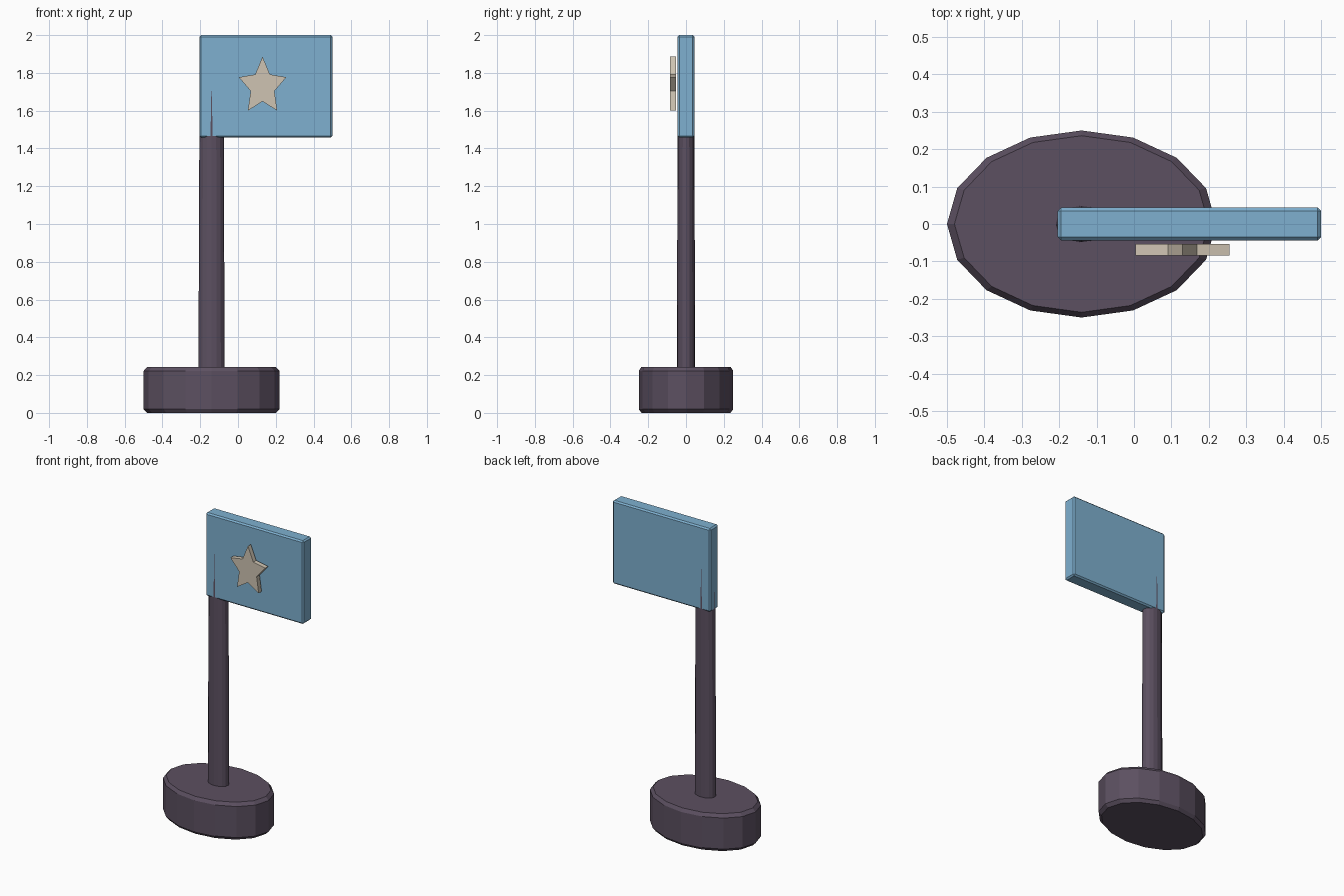
import bpy, bmesh, math
from mathutils import Vector

if "Cube" in bpy.data.objects:
    bpy.data.objects.remove(bpy.data.objects["Cube"])


def material(name, rgb):
    m = bpy.data.materials.new(name)
    m.diffuse_color = (*rgb, 1)
    m.use_nodes = True
    m.node_tree.nodes["Principled BSDF"].inputs["Base Color"].default_value = m.diffuse_color
    return m


PURPLE = material("dusky purple", (0.107, 0.080, 0.119))
BLUE = material("sky blue", (0.209, 0.434, 0.631))
CREAM = material("cream", (0.624, 0.552, 0.445))


def finish(name, bm, mat):
    bmesh.ops.recalc_face_normals(bm, faces=bm.faces)
    mesh = bpy.data.meshes.new(name)
    bm.to_mesh(mesh)
    bm.free()
    mesh.materials.append(mat)
    ob = bpy.data.objects.new(name, mesh)
    bpy.context.collection.objects.link(ob)
    return ob


def oval_stack(name, cx, rings, mat, sides=16):
    """Closed oval solid from (rx, ry, z) rings."""
    bm = bmesh.new()
    loops = []
    for rx, ry, z in rings:
        angles = [2 * math.pi * i / sides for i in range(sides)]
        loops.append([bm.verts.new((cx + rx * math.cos(a), ry * math.sin(a), z)) for a in angles])
    for lo, hi in zip(loops, loops[1:]):
        for i in range(sides):
            j = (i + 1) % sides
            bm.faces.new((lo[i], lo[j], hi[j], hi[i]))
    bm.faces.new(loops[0][::-1])
    bm.faces.new(loops[-1])
    return finish(name, bm, mat)


# Oval base with chamfered rims
oval_stack("base", -0.14, [(0.34, 0.236, 0), (0.36, 0.25, 0.02),
                           (0.36, 0.25, 0.222), (0.34, 0.236, 0.243)], PURPLE)

# Slightly tapering oval pole, its corners poking through the flag
oval_stack("pole", -0.14, [(0.0695, 0.0483, 0.2), (0.0630, 0.0436, 1.9)], PURPLE)

# Flag panel with chamfered edges
bm = bmesh.new()
bmesh.ops.create_cube(bm, size=1)
for v in bm.verts:
    v.co = Vector((0.148 + v.co.x * 0.704, v.co.y * 0.088, 1.729 + v.co.z * 0.542))
bmesh.ops.bevel(bm, geom=bm.edges[:], offset=0.009, segments=1, affect='EDGES')
finish("flag", bm, BLUE)

# Five-pointed star plate standing just off the front of the flag
bm = bmesh.new()
points = []
for i in range(10):
    r = 1 if i % 2 == 0 else 0.5
    a = math.pi * i / 5
    points.append(bm.verts.new((0.13 + 0.132 * r * math.sin(a), -0.0535,
                                1.728 + 0.158 * r * math.cos(a))))
face = bm.faces.new(points)
front = bmesh.ops.extrude_face_region(bm, geom=[face], use_keep_orig=True)["geom"]
bmesh.ops.translate(bm, vec=(0, -0.0305, 0),
                    verts=[g for g in front if isinstance(g, bmesh.types.BMVert)])
finish("star", bm, CREAM)
